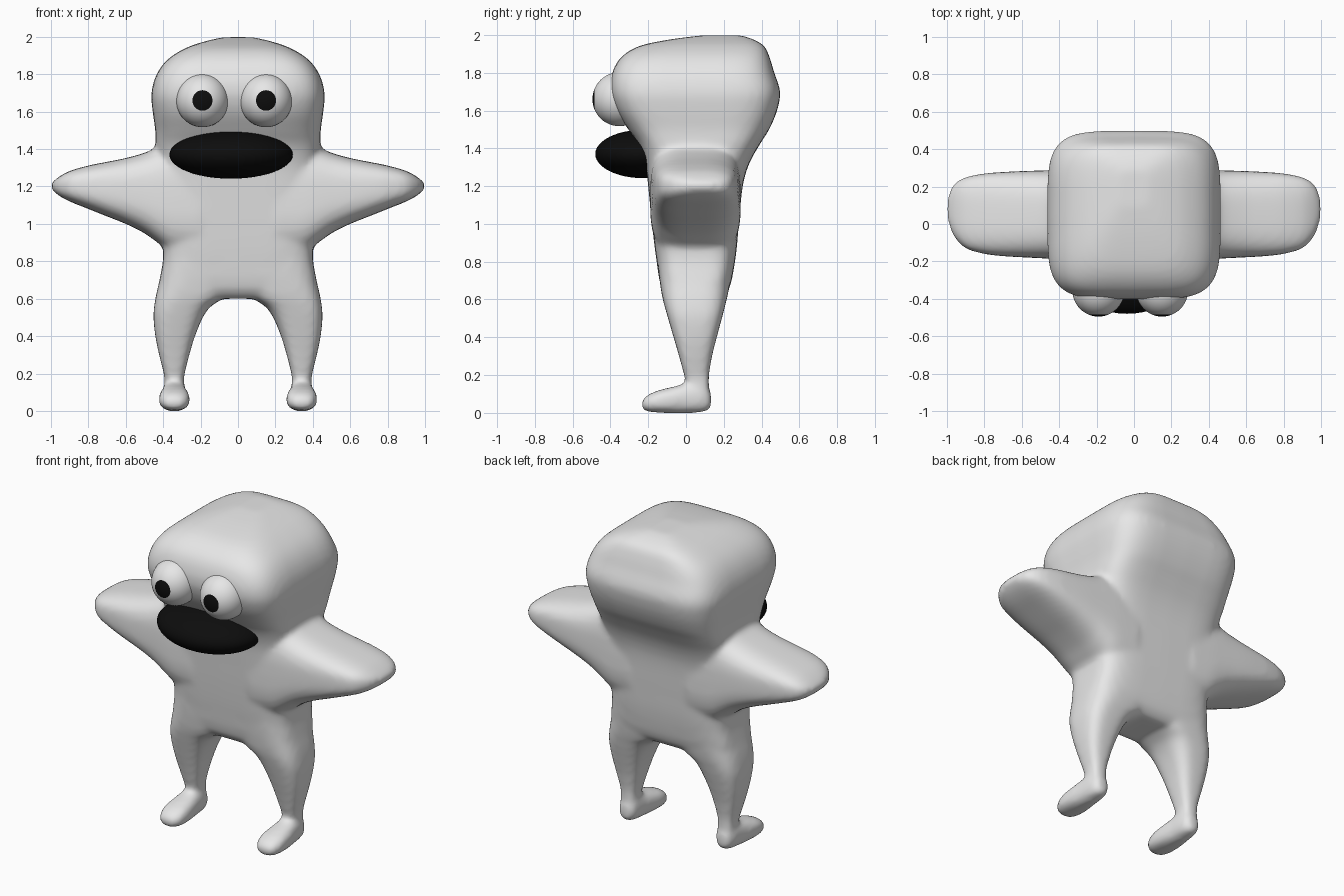
import bpy, bmesh, math
from mathutils import Matrix

if "Cube" in bpy.data.objects:
    bpy.data.objects.remove(bpy.data.objects["Cube"])


def material(name, rgb):
    m = bpy.data.materials.new(name)
    m.diffuse_color = (*rgb, 1)
    m.use_nodes = True
    m.node_tree.nodes["Principled BSDF"].inputs["Base Color"].default_value = m.diffuse_color
    return m


GREY = material("pale_grey", (0.8, 0.8, 0.8))
BLACK = material("black", (0.004, 0.004, 0.004))


def smooth_rows(rows, steps=5):
    """Catmull-Rom interpolation between cross-section rows."""
    out = []
    for i in range(len(rows) - 1):
        p0, p1 = rows[max(i - 1, 0)], rows[i]
        p2, p3 = rows[i + 1], rows[min(i + 2, len(rows) - 1)]
        for s in range(steps):
            t = s / steps
            out.append([0.5 * (2 * b + (c - a) * t + (2 * a - 5 * b + 4 * c - d) * t * t
                               + (3 * b - a - 3 * c + d) * t ** 3)
                        for a, b, c, d in zip(p0, p1, p2, p3)])
    return out + [list(rows[-1])]


def loft(bm, rows, place, power, mirror=False, n=48):
    """Closed loft of rounded-square rings; row = (t, a_min, a_max, b_min, b_max)."""
    for side in ((1, -1) if mirror else (1,)):
        rings = []
        for t, a0, a1, b0, b1 in smooth_rows(rows):
            ring = []
            for k in range(n):
                c, s = math.cos(math.tau * k / n), math.sin(math.tau * k / n)
                a = (a0 + a1) / 2 + (a1 - a0) / 2 * math.copysign(abs(c) ** (2 / power), c)
                b = (b0 + b1) / 2 + (b1 - b0) / 2 * math.copysign(abs(s) ** (2 / power), s)
                x, y, z = place(t, a, b)
                ring.append(bm.verts.new((side * x, y, z)))
            rings.append(ring)
        for r, q in zip(rings, rings[1:]):
            for k in range(n):
                bm.faces.new((r[k], r[(k + 1) % n], q[(k + 1) % n], q[k]))
        bm.faces.new(rings[0])
        bm.faces.new(rings[-1])


def finish(bm, name, mats):
    bmesh.ops.recalc_face_normals(bm, faces=bm.faces)
    me = bpy.data.meshes.new(name)
    for f in bm.faces:
        f.smooth = True
    bm.to_mesh(me)
    bm.free()
    ob = bpy.data.objects.new(name, me)
    for m in mats:
        me.materials.append(m)
    bpy.context.collection.objects.link(ob)
    return ob


def along_z(t, a, b):
    return a, b, t


def along_x(t, a, b):
    return t, a, b


def along_y(t, a, b):
    return a, t, b


bm = bmesh.new()

# Torso and head: height, half width, front, back
trunk = [(0.60, 0.36, -0.08, 0.18), (0.66, 0.42, -0.13, 0.23), (0.82, 0.40, -0.158, 0.262),
         (1.00, 0.41, -0.18, 0.28), (1.20, 0.42, -0.20, 0.30), (1.32, 0.43, -0.215, 0.335),
         (1.42, 0.44, -0.25, 0.39), (1.50, 0.442, -0.305, 0.44), (1.60, 0.456, -0.37, 0.482),
         (1.70, 0.463, -0.402, 0.498), (1.80, 0.435, -0.39, 0.467), (1.88, 0.375, -0.345, 0.443),
         (1.94, 0.28, -0.25, 0.415), (1.975, 0.18, -0.09, 0.36), (1.998, 0.08, 0.09, 0.29)]
loft(bm, [(z, -w, w, f, b) for z, w, f, b in trunk], along_z, 4.5)

# Arms: x, front, back, bottom, top
loft(bm, [(0.20, -0.19, 0.29, 0.82, 1.46), (0.34, -0.19, 0.29, 0.84, 1.44),
          (0.43, -0.187, 0.288, 0.90, 1.41), (0.50, -0.183, 0.286, 0.95, 1.38),
          (0.60, -0.178, 0.283, 1.00, 1.352), (0.70, -0.172, 0.278, 1.04, 1.332),
          (0.80, -0.16, 0.27, 1.08, 1.312), (0.90, -0.13, 0.25, 1.12, 1.283),
          (0.96, -0.07, 0.215, 1.153, 1.25), (0.99, 0.00, 0.16, 1.18, 1.225),
          (1.00, 0.05, 0.11, 1.19, 1.215)], along_x, 3.2, mirror=True)

# Legs: height, inner, outer, front, back
loft(bm, [(0.06, 0.285, 0.395, 0.01, 0.115), (0.15, 0.288, 0.393, 0.005, 0.122),
          (0.20, 0.285, 0.397, -0.01, 0.122), (0.30, 0.26, 0.422, -0.037, 0.138),
          (0.40, 0.23, 0.442, -0.066, 0.163), (0.50, 0.188, 0.452, -0.095, 0.19),
          (0.56, 0.145, 0.448, -0.112, 0.205), (0.61, 0.07, 0.44, -0.125, 0.218),
          (0.70, 0.0, 0.42, -0.14, 0.235), (0.80, 0.0, 0.40, -0.15, 0.25)],
     along_z, 3.2, mirror=True)

# Feet: y, inner, outer, bottom, top
loft(bm, [(-0.235, 0.31, 0.37, 0.025, 0.06), (-0.21, 0.275, 0.405, 0.008, 0.09),
          (-0.15, 0.257, 0.423, 0.002, 0.118), (-0.07, 0.262, 0.42, -0.002, 0.138),
          (0.00, 0.272, 0.41, -0.002, 0.155), (0.07, 0.278, 0.402, 0.002, 0.16),
          (0.115, 0.29, 0.39, 0.012, 0.14), (0.133, 0.315, 0.365, 0.03, 0.10)],
     along_y, 2.5, mirror=True)

# Fuse the limbs and trunk into one soft skin
body = finish(bm, "body", [GREY])
fuse = body.modifiers.new("fuse", 'REMESH')
fuse.mode = 'VOXEL'
fuse.voxel_size = 0.016
fuse.use_smooth_shade = True
soften = body.modifiers.new("soften", 'SMOOTH')
soften.factor = 0.5
soften.iterations = 10


def ball(name, centre, radii, mats, cap=0.0):
    """Ellipsoid with its pole facing front; faces near the pole take the second colour."""
    bm = bmesh.new()
    bmesh.ops.create_uvsphere(bm, u_segments=48, v_segments=24, radius=1)
    bmesh.ops.rotate(bm, verts=bm.verts, matrix=Matrix.Rotation(math.pi / 2, 3, 'X'))
    if cap:
        for f in bm.faces:
            if f.calc_center_median().y < -math.cos(cap):
                f.material_index = 1
    bmesh.ops.scale(bm, verts=bm.verts, vec=radii)
    bmesh.ops.translate(bm, verts=bm.verts, vec=centre)
    return finish(bm, name, mats)


# Eyes with painted pupils
for name, x in (("eye_left", -0.19), ("eye_right", 0.15)):
    ball(name, (x, -0.352, 1.66), (0.14, 0.143, 0.143), [GREY, BLACK], math.radians(22.5))

# Mouth
ball("mouth", (-0.037, -0.225, 1.37), (0.33, 0.255, 0.128), [BLACK])
